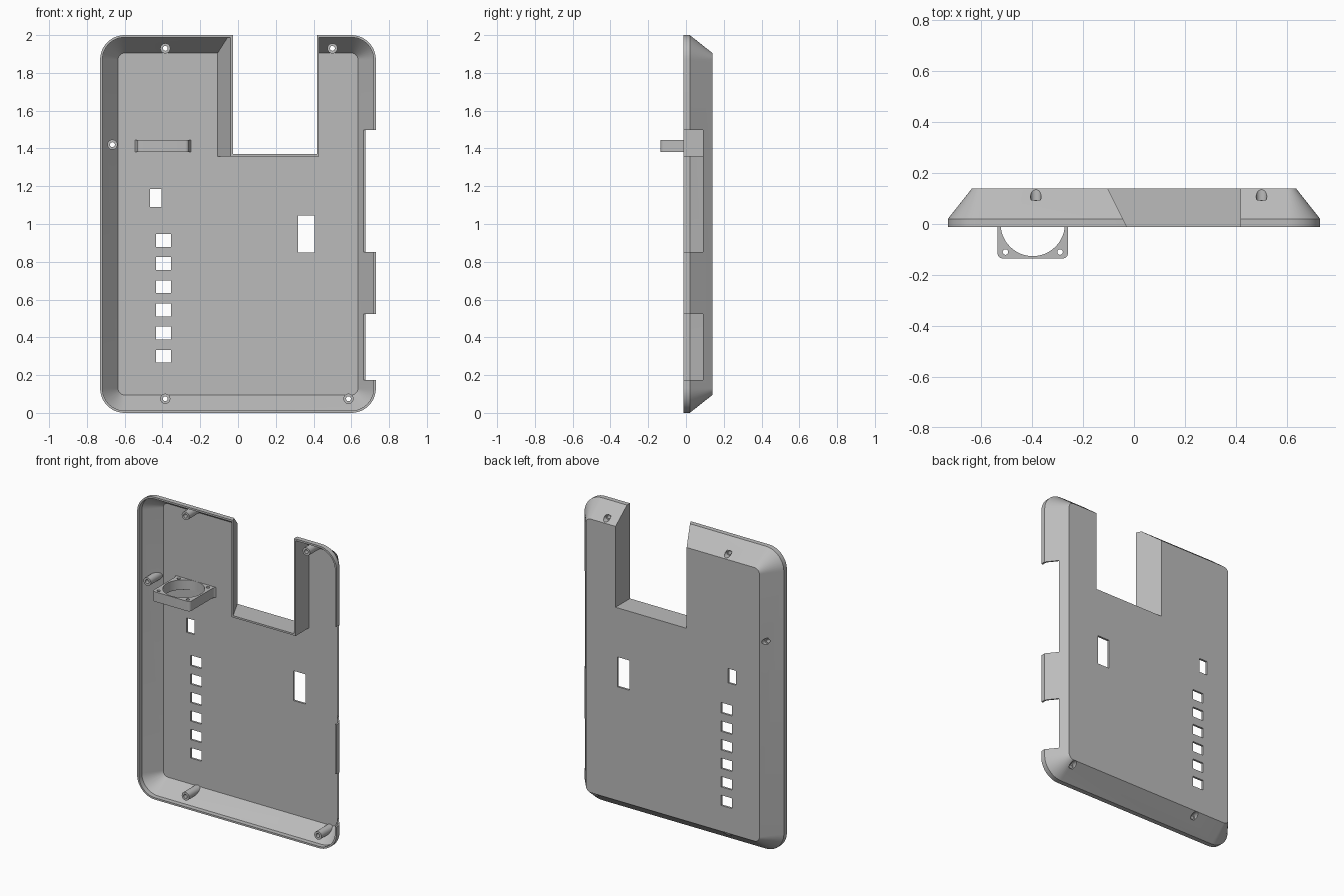
import bpy, bmesh, math
from math import cos, sin, pi

cube = bpy.data.objects.get("Cube")
if cube:
    bpy.data.objects.remove(cube, do_unlink=True)

grey = bpy.data.materials.new("plain grey plastic")
grey.use_nodes = True
grey.diffuse_color = (0.5, 0.5, 0.5, 1)
grey.node_tree.nodes["Principled BSDF"].inputs["Base Color"].default_value = (0.5, 0.5, 0.5, 1)


def loft(name, rings):
    """Closed solid skinned through matching rings of points."""
    bm = bmesh.new()
    loops = [[bm.verts.new(p) for p in ring] for ring in rings]
    n = len(loops[0])
    for a, b in zip(loops, loops[1:]):
        for i in range(n):
            j = (i + 1) % n
            bm.faces.new((a[i], a[j], b[j], b[i]))
    bm.faces.new(loops[0][::-1])
    bm.faces.new(loops[-1])
    bmesh.ops.recalc_face_normals(bm, faces=bm.faces[:])
    mesh = bpy.data.meshes.new(name)
    bm.to_mesh(mesh)
    bm.free()
    obj = bpy.data.objects.new(name, mesh)
    bpy.context.collection.objects.link(obj)
    mesh.materials.append(grey)
    return obj


def rounded_ring(y, inset, steps=12):
    """Rounded rectangle of the case outline, shrunk evenly by inset."""
    r = 0.13 - inset
    ring = []
    for k, (sx, sz) in enumerate(((1, 1), (-1, 1), (-1, -1), (1, -1))):
        for i in range(steps + 1):
            a = (k + i / steps) * pi / 2
            ring.append((sx * 0.60 + r * cos(a), y, 1 + sz * 0.87 + r * sin(a)))
    return ring


def prism_z(name, outline, z0, z1):
    return loft(name, [[(x, y, z) for x, y in outline] for z in (z0, z1)])


def box(x0, x1, y0, y1, z0, z1):
    return prism_z("cutter", [(x0, y0), (x1, y0), (x1, y1), (x0, y1)], z0, z1)


def circle(cx, cy, r, n=32):
    return [(cx + r * cos(2 * pi * i / n), cy + r * sin(2 * pi * i / n)) for i in range(n)]


def rod_y(x, z, r, y0, y1):
    return loft("cutter", [[(px, y, pz) for px, pz in circle(x, z, r, 24)] for y in (y0, y1)])


def cut(target, *cutters):
    for c in cutters:
        mod = target.modifiers.new("cut", "BOOLEAN")
        mod.operation = "DIFFERENCE"
        mod.solver = "EXACT"
        mod.object = c
        bpy.context.view_layer.objects.active = target
        bpy.ops.object.modifier_apply(modifier=mod.name)
        bpy.data.objects.remove(c, do_unlink=True)


def smooth(obj):
    bpy.ops.object.select_all(action="DESELECT")
    obj.select_set(True)
    bpy.context.view_layer.objects.active = obj
    bpy.ops.object.shade_smooth_by_angle(angle=math.radians(25))


def notch(grow):
    """Top opening with one slanted side, widened by grow."""
    left, right = -0.028 - grow, 0.418 + grow
    outline = [(left + 0.05, -0.11), (right, -0.11), (right, 0.24), (left - 0.125, 0.24)]
    return prism_z("cutter", outline, 1.37 - grow, 2.2)


# Case: sloped tray, with the cavity leaving walls and screw bosses standing
bosses = [(-0.385, 1.93), (0.5, 1.93), (-0.665, 1.42), (-0.385, 0.075), (0.585, 0.075)]
case = loft("case_shell", [rounded_ring(-0.012, 0), rounded_ring(0.02, 0), rounded_ring(0.14, 0.095)])
cavity = loft("cutter", [rounded_ring(-0.05, 0.012), rounded_ring(0.02, 0.012), rounded_ring(0.126, 0.095)])
cut(cavity, notch(0.012), *[rod_y(x, z, 0.027, 0.0, 0.2) for x, z in bosses])
cut(case, notch(0), cavity)

# Screw holes with counterbores from the back
for x, z in bosses:
    cut(case, rod_y(x, z, 0.013, -0.1, 0.3), rod_y(x, z, 0.021, 0.094, 0.3))

# Windows through the back plate
for i in range(6):
    z = 0.3 + i * 0.1225
    cut(case, box(-0.435, -0.355, 0.1, 0.2, z - 0.034, z + 0.034))
cut(case, box(-0.465, -0.405, 0.1, 0.2, 1.09, 1.185), box(0.317, 0.405, 0.1, 0.2, 0.848, 1.045))

# Side openings in the left wall
cut(case, box(0.6, 0.8, -0.1, 0.09, 0.175, 0.523), box(0.6, 0.8, -0.1, 0.09, 0.852, 1.498))
smooth(case)

# Bracket: horizontal square plate with a round opening, flared at the back plate
cx, half, r = -0.397, 0.138, 0.02
side = [(half, 0.1)] + [(half + 0.02 * (1 - cos(a)), 0.1 + 0.03 * sin(a))
                        for a in (pi / 8, pi / 4, 3 * pi / 8, pi / 2)]
corner = [(half - r + r * cos(a), -0.115 - r * sin(a)) for a in [pi / 2 * i / 6 for i in range(7)]]
right_half = corner[::-1] + side
outline = [(cx + x, y) for x, y in right_half] + [(cx - x, y) for x, y in right_half[::-1]]
bracket = prism_z("round_bracket", outline, 1.38, 1.445)
cut(bracket, prism_z("cutter", circle(cx, 0, 0.126, 48), 1.3, 1.5))
for sx in (-1, 1):
    for y in (-0.11, 0.1):
        cut(bracket, prism_z("cutter", circle(cx + sx * 0.107, y, 0.011, 16), 1.3, 1.5))
smooth(bracket)
